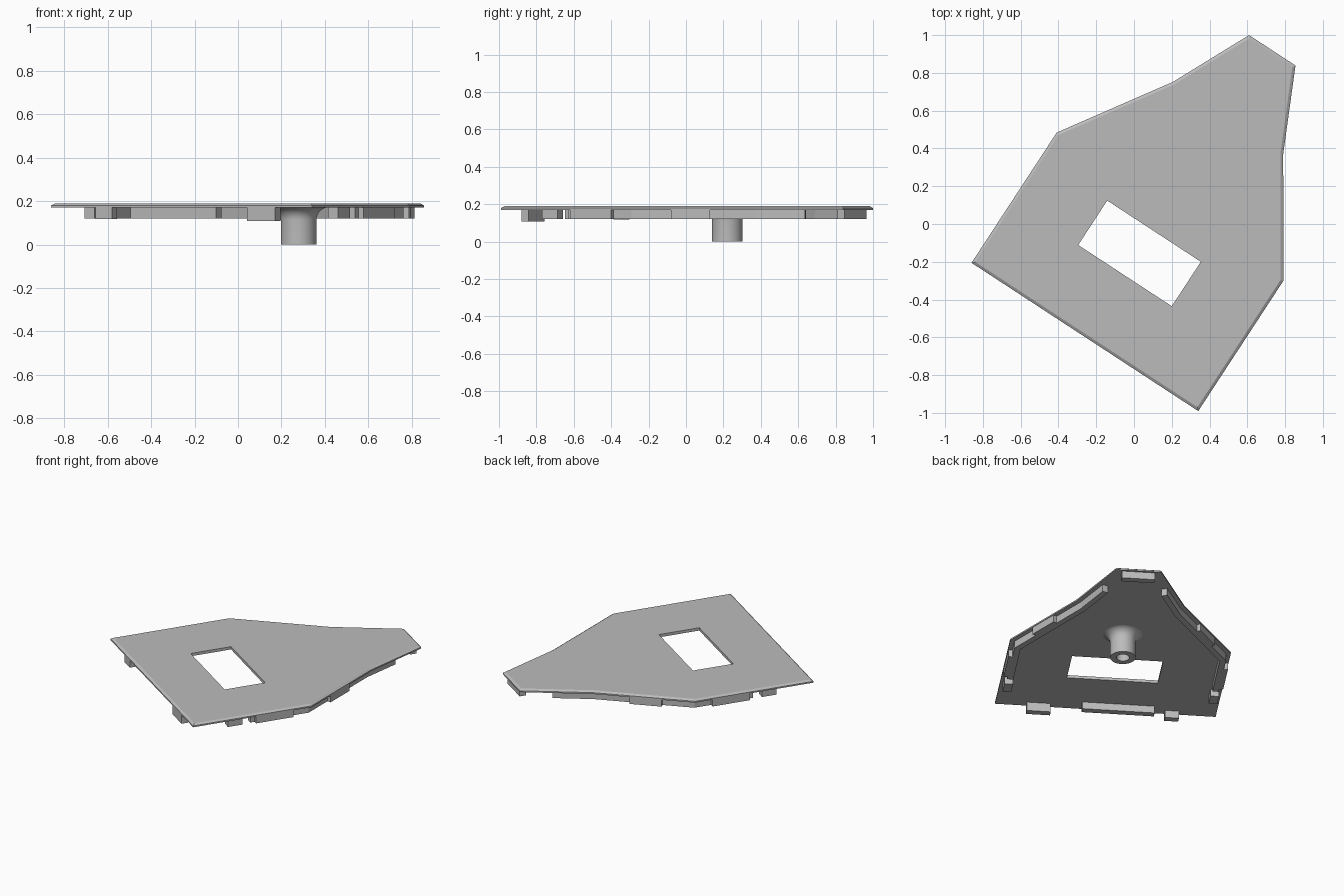
import bpy
import bmesh
import math
from mathutils import Vector, Matrix

if "Cube" in bpy.data.objects:
    bpy.data.objects.remove(bpy.data.objects["Cube"], do_unlink=True)

grey = bpy.data.materials.new("light_grey")
grey.use_nodes = True
grey.diffuse_color = (0.5, 0.5, 0.5, 1)
grey.node_tree.nodes["Principled BSDF"].inputs["Base Color"].default_value = (0.5, 0.5, 0.5, 1)

# The panel is modelled about its own symmetry axis, then turned into place
PLACE = Matrix.Translation((-0.26, -0.598, 0)) @ Matrix.Rotation(-0.579, 4, "Z")
UNDER, LIP, TOP, RIM = 0.17, 0.18, 0.19, 0.12

SIDE = [Vector(p) for p in ((0.717, 0), (0.717, 0.824), (0.349, 1.385), (0.147, 1.813))]


def finish(name, bm, mirrored=False):
    bmesh.ops.recalc_face_normals(bm, faces=bm.faces)
    mesh = bpy.data.meshes.new(name)
    bm.to_mesh(mesh)
    bm.free()
    mesh.materials.append(grey)
    obj = bpy.data.objects.new(name, mesh)
    bpy.context.collection.objects.link(obj)
    obj.matrix_world = PLACE
    if mirrored:
        obj.modifiers.new("both_sides", "MIRROR")
    return obj


def offset(path, dist, closed=False):
    """Shift a path to its left by dist, with mitred corners."""
    count, out = len(path), []
    for i, p in enumerate(path):
        normals = []
        for a, b in ((i - 1, i), (i, i + 1)):
            if closed or (a >= 0 and b < count):
                d = (path[b % count] - path[a % count]).normalized()
                normals.append(Vector((-d.y, d.x)))
        n = normals[0]
        if len(normals) == 2:
            n = (normals[0] + normals[1]) / (1 + normals[0].dot(normals[1]))
        out.append(p + n * dist)
    return out


def ring(bm, points, z):
    return [bm.verts.new((p.x, p.y, z)) for p in points]


def bridge(bm, a, b):
    n = len(a)
    for i in range(n):
        j = (i + 1) % n
        bm.faces.new((a[i], a[j], b[j], b[i]))


def strip(name, path, outer, inner, bottom=RIM, mirrored=True):
    """Wall under the plate that follows a path between two insets."""
    bm = bmesh.new()
    outline = offset(path, outer) + offset(path, inner)[::-1]
    low, high = ring(bm, outline, bottom), ring(bm, outline, UNDER + 0.003)
    bridge(bm, low, high)
    count = len(path)
    for r in (low, high):
        for i in range(count - 1):
            bm.faces.new((r[i], r[i + 1], r[-2 - i], r[-1 - i]))
    return finish(name, bm, mirrored)


def along(a, b, dist):
    return a + (b - a).normalized() * dist


# Plate with chamfered rim and rectangular window
outline = SIDE + [Vector((-p.x, p.y)) for p in reversed(SIDE)]
window = [Vector(p) for p in ((-0.296, 0.388), (0.296, 0.388), (0.296, 0.669), (-0.296, 0.669))]
bm = bmesh.new()
base, lip = ring(bm, outline, UNDER), ring(bm, outline, LIP)
top = ring(bm, offset(outline, 0.015, True), TOP)
hole_low, hole_high = ring(bm, window, UNDER), ring(bm, window, TOP)
bridge(bm, base, lip)
bridge(bm, lip, top)
bridge(bm, hole_low, hole_high)
for loops in ((base, hole_low), (top, hole_high)):
    edges = [bm.edges.get((r[i - 1], r[i])) for r in loops for i in range(len(r))]
    bmesh.ops.triangle_fill(bm, edges=edges, use_beauty=True)
bmesh.ops.dissolve_limit(bm, angle_limit=0.01, verts=bm.verts, edges=bm.edges)
finish("plate", bm)

# Rails and tabs on both flanks
front, corner, waist, tip = SIDE
strip("side_rail", [along(front, corner, 0.41), corner, waist, along(tip, waist, 0.21)], 0.03, 0.07)
strip("front_corner_tab", [along(front, corner, 0.25), along(front, corner, 0.35)], 0.02, 0.075)
strip("side_tab", [along(front, corner, 0.44), along(front, corner, 0.70)], 0.004, 0.045)
strip("shoulder_tab", [along(corner, waist, 0.22), along(corner, waist, 0.43)], 0.004, 0.045)

# Tabs on the short tip edge and the long front edge
strip("tip_tab", [Vector((0.107, 1.813)), Vector((-0.107, 1.813))], 0.015, 0.06, RIM, False)
for name, x0, x1, outer, inner, low in (
        ("front_bar", -0.31, 0.16, 0.045, 0.09, RIM),
        ("front_right_tab", -0.473, -0.383, 0.0, 0.045, 0.118),
        ("front_left_tab", 0.36, 0.515, 0.0, 0.045, 0.108)):
    strip(name, [Vector((x0, 0)), Vector((x1, 0))], outer, inner, low, False)

# Hollow boss with a flared foot
profile = [(0.0, 0.15), (0.042, 0.15), (0.042, 0.0), (0.082, 0.0)]
for i in range(9):
    t = math.pi / 2 * i / 8
    profile.append((0.082 + 0.06 * (1 - math.cos(t)), 0.112 + 0.06 * math.sin(t)))
bm = bmesh.new()
verts = [bm.verts.new((r, 0, z)) for r, z in profile]
edges = [bm.edges.new(pair) for pair in zip(verts, verts[1:])]
bmesh.ops.spin(bm, geom=verts + edges, cent=(0, 0, 0), axis=(0, 0, 1),
               angle=2 * math.pi, steps=48)
bmesh.ops.remove_doubles(bm, verts=bm.verts, dist=0.0001)
bmesh.ops.translate(bm, verts=bm.verts, vec=(0.003, 0.98, 0))
boss = finish("boss", bm)
bpy.ops.object.select_all(action="DESELECT")
boss.select_set(True)
bpy.context.view_layer.objects.active = boss
bpy.ops.object.shade_smooth_by_angle(angle=math.radians(35))
